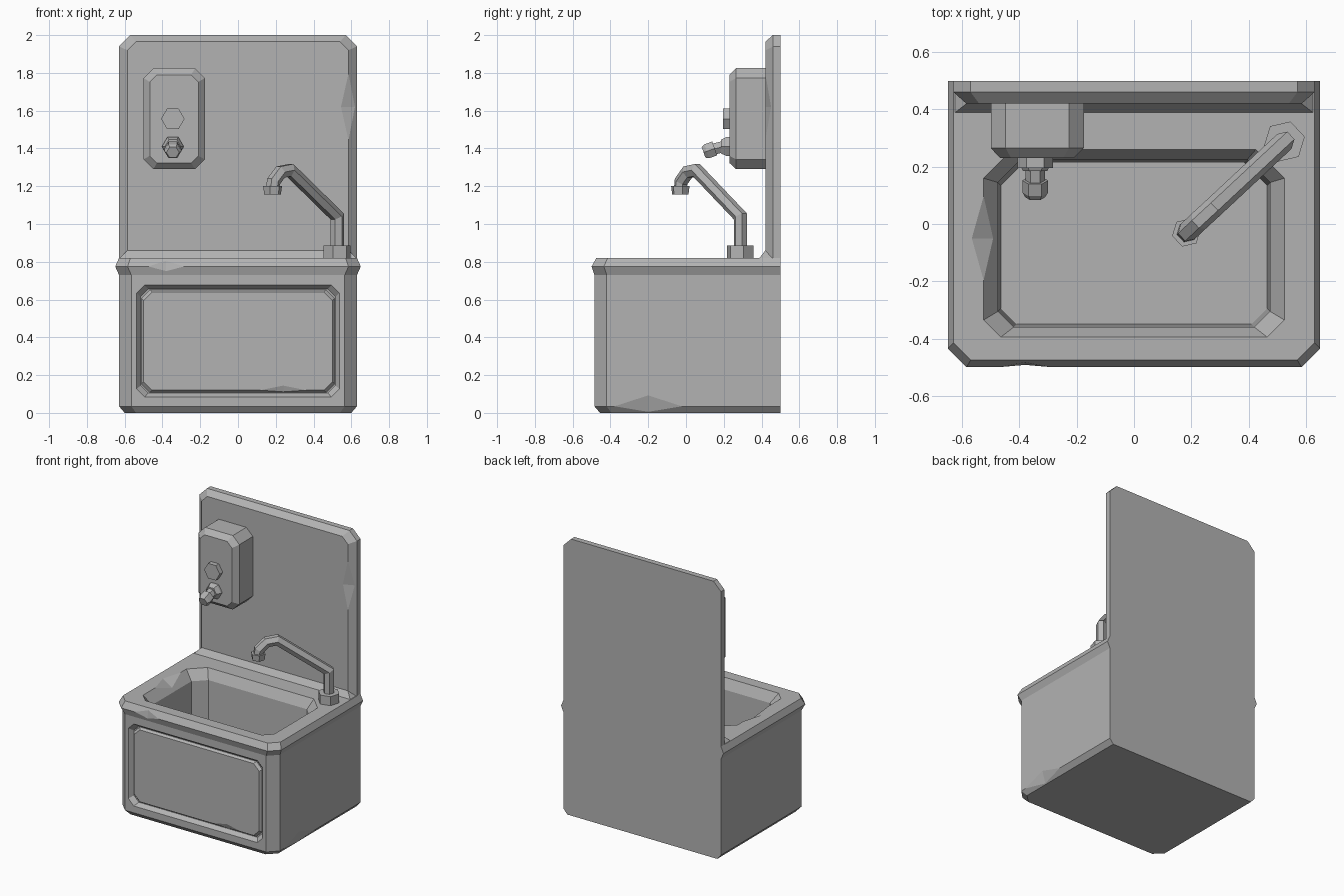
import bpy, bmesh, math
from mathutils import Vector

cube = bpy.data.objects.get("Cube")
if cube:
    bpy.data.objects.remove(cube, do_unlink=True)

steel = bpy.data.materials.new("grey steel")
steel.use_nodes = True
GREY = (0.45, 0.45, 0.45, 1)
steel.diffuse_color = GREY
steel.node_tree.nodes["Principled BSDF"].inputs["Base Color"].default_value = GREY


def finish(name, bm):
    """Turn a bmesh into a flat shaded steel object."""
    bmesh.ops.remove_doubles(bm, verts=bm.verts, dist=1e-5)
    bmesh.ops.recalc_face_normals(bm, faces=bm.faces)
    mesh = bpy.data.meshes.new(name)
    bm.to_mesh(mesh)
    bm.free()
    mesh.materials.append(steel)
    obj = bpy.data.objects.new(name, mesh)
    bpy.context.collection.objects.link(obj)
    return obj


def skin(name, rings):
    """Join rings of points into a closed solid."""
    bm = bmesh.new()
    rows = [[bm.verts.new(p) for p in ring] for ring in rings]
    n = len(rows[0])
    for low, high in zip(rows, rows[1:]):
        for i in range(n):
            j = (i + 1) % n
            bm.faces.new((low[i], low[j], high[j], high[i]))
    bm.faces.new(rows[0])
    bm.faces.new(rows[-1])
    return finish(name, bm)


def ring(u0, u1, v0, v1, level, c0, c1, upright=False):
    """Rectangle with cut corners: c0 on the v0 side, c1 on the v1 side."""
    pts = [(u0 + c0, v0), (u1 - c0, v0), (u1, v0 + c0), (u1, v1 - c1),
           (u1 - c1, v1), (u0 + c1, v1), (u0, v1 - c1), (u0, v0 + c0)]
    return [(u, level, v) if upright else (u, v, level) for u, v in pts]


def tube(name, path, radii, normal, sides=6):
    """Faceted, mitred pipe along a path lying in the plane across normal."""
    path, n = [Vector(p) for p in path], Vector(normal).normalized()
    rings = []
    for i, p in enumerate(path):
        before = (p - path[max(i - 1, 0)]).normalized()
        after = (path[min(i + 1, len(path) - 1)] - p).normalized()
        t = (before + after).normalized()
        stretch = 1 / max(t.dot(before if before.length else after), 0.5)
        v = t.cross(n) * stretch
        angles = [math.tau * k / sides for k in range(sides)]
        rings.append([p + (n * math.cos(a) + v * math.sin(a)) * radii[i] for a in angles])
    return skin(name, rings)


def cut(obj, cutter):
    """Subtract the cutter and remove it."""
    mod = obj.modifiers.new("cut", 'BOOLEAN')
    mod.operation, mod.solver, mod.object = 'DIFFERENCE', 'EXACT', cutter
    cutter.hide_render = True
    bpy.context.view_layer.objects.active = obj
    bpy.ops.object.modifier_apply(modifier=mod.name)
    bpy.data.objects.remove(cutter, do_unlink=True)


def dent(obj, centre, along, a, b):
    """Shallow diamond knocked out of an edge, reaching a and b on its two faces."""
    along, a, b = Vector(along), Vector(a), Vector(b)
    out = -(a.normalized() + b.normalized()).normalized()
    c = Vector(centre) + out * 0.002
    bm = bmesh.new()
    for offset in (along, -along, a, b, out * 0.04):
        bm.verts.new(c + offset)
    bmesh.ops.convex_hull(bm, input=bm.verts)
    cut(obj, finish("dent_cutter", bm))


# Sink body, rolled rim and bowl in one shell
body = skin("sink_body", [
    ring(-0.60, 0.60, -0.455, 0.5, 0, 0.06, 0),
    ring(-0.63, 0.63, -0.485, 0.5, 0.035, 0.065, 0),
    ring(-0.63, 0.63, -0.485, 0.5, 0.73, 0.065, 0),
    ring(-0.65, 0.65, -0.50, 0.5, 0.775, 0.065, 0),
    ring(-0.63, 0.63, -0.475, 0.5, 0.82, 0.06, 0),
    ring(-0.525, 0.525, -0.395, 0.26, 0.82, 0.06, 0.1),
    ring(-0.475, 0.475, -0.36, 0.225, 0.75, 0.055, 0.08),
    ring(-0.465, 0.465, -0.35, 0.215, 0.3, 0.055, 0.08)])

# Front recess with a raised panel inside it
cut(body, skin("recess_cutter", [
    ring(-0.559, 0.559, 0.063, 0.699, -0.515, 0.045, 0.045, True),
    ring(-0.515, 0.515, 0.105, 0.655, -0.455, 0.04, 0.04, True)]))
panel = skin("front_panel", [
    ring(-0.515, 0.515, 0.105, 0.655, -0.45, 0.045, 0.045, True),
    ring(-0.50, 0.50, 0.12, 0.64, -0.472, 0.045, 0.045, True)])

# Backsplash and the sloped cove at its foot
splash = skin("backsplash", [
    ring(-0.63, 0.63, 0.8, 2, 0.5, 0, 0.06, True),
    ring(-0.63, 0.63, 0.8, 2, 0.46, 0, 0.06, True),
    ring(-0.585, 0.585, 0.8, 1.965, 0.42, 0, 0.045, True)])
skin("backsplash_cove", [
    ring(-0.63, 0.63, 0.385, 0.47, 0.815, 0, 0),
    ring(-0.585, 0.585, 0.42, 0.47, 0.86, 0, 0)])

# Worn edges
dent(splash, (0.585, 0.42, 1.62), (0, 0, 0.2), (-0.045, 0, 0), (0.04, 0.035, 0))
dent(body, (-0.38, -0.5, 0.775), (0.11, 0, 0), (0, 0.02, 0.035), (0, 0.01, -0.025))
dent(body, (-0.525, -0.05, 0.82), (0, 0.16, 0), (-0.045, 0, 0), (0.035, 0, -0.05))
dent(body, (0.63, -0.2, 0.035), (0, 0.2, 0), (0, 0, 0.065), (-0.028, 0, -0.032))
dent(panel, (0.24, -0.472, 0.12), (0.15, 0, 0), (0, 0, 0.03), (0, 0.015, -0.01))

# Soap dispenser: case, button and spout
skin("soap_case", [
    ring(-0.50, -0.175, 1.29, 1.825, 0.43, 0.052, 0.052, True),
    ring(-0.50, -0.175, 1.29, 1.825, 0.265, 0.052, 0.052, True),
    ring(-0.467, -0.21, 1.323, 1.79, 0.23, 0.038, 0.038, True)])
SX = -0.345
tube("soap_button", [(SX, 0.24, 1.557), (SX, 0.195, 1.557)], [0.062, 0.062], (1, 0, 0))
tube("soap_collar", [(SX, 0.24, 1.41), (SX, 0.215, 1.41), (SX, 0.185, 1.41)],
     [0.058, 0.058, 0.042], (1, 0, 0))
tube("soap_neck", [(SX, 0.2, 1.41), (SX, 0.14, 1.395)], [0.034, 0.034], (1, 0, 0))
tube("soap_nozzle", [(SX, 0.152, 1.4), (SX, 0.11, 1.385), (SX, 0.093, 1.379)],
     [0.045, 0.045, 0.034], (1, 0, 0))

# Tap: foot, bent pipe and nozzle, all in one diagonal plane
ACROSS = (0.68, -0.73, 0)
FX, FY = 0.525, 0.288
tube("tap_foot", [(FX, FY, 0.81), (FX, FY, 0.885)], [0.073, 0.073], ACROSS)
tube("tap_pipe", [(FX, FY, 0.88), (FX, FY, 1.04), (0.275, 0.055, 1.285),
                  (0.225, 0.009, 1.275), (0.188, -0.026, 1.225), (0.183, -0.03, 1.18)],
     [0.036] * 6, ACROSS)
tube("tap_nozzle", [(0.183, -0.03, 1.2), (0.183, -0.03, 1.155)], [0.051, 0.045], ACROSS)
